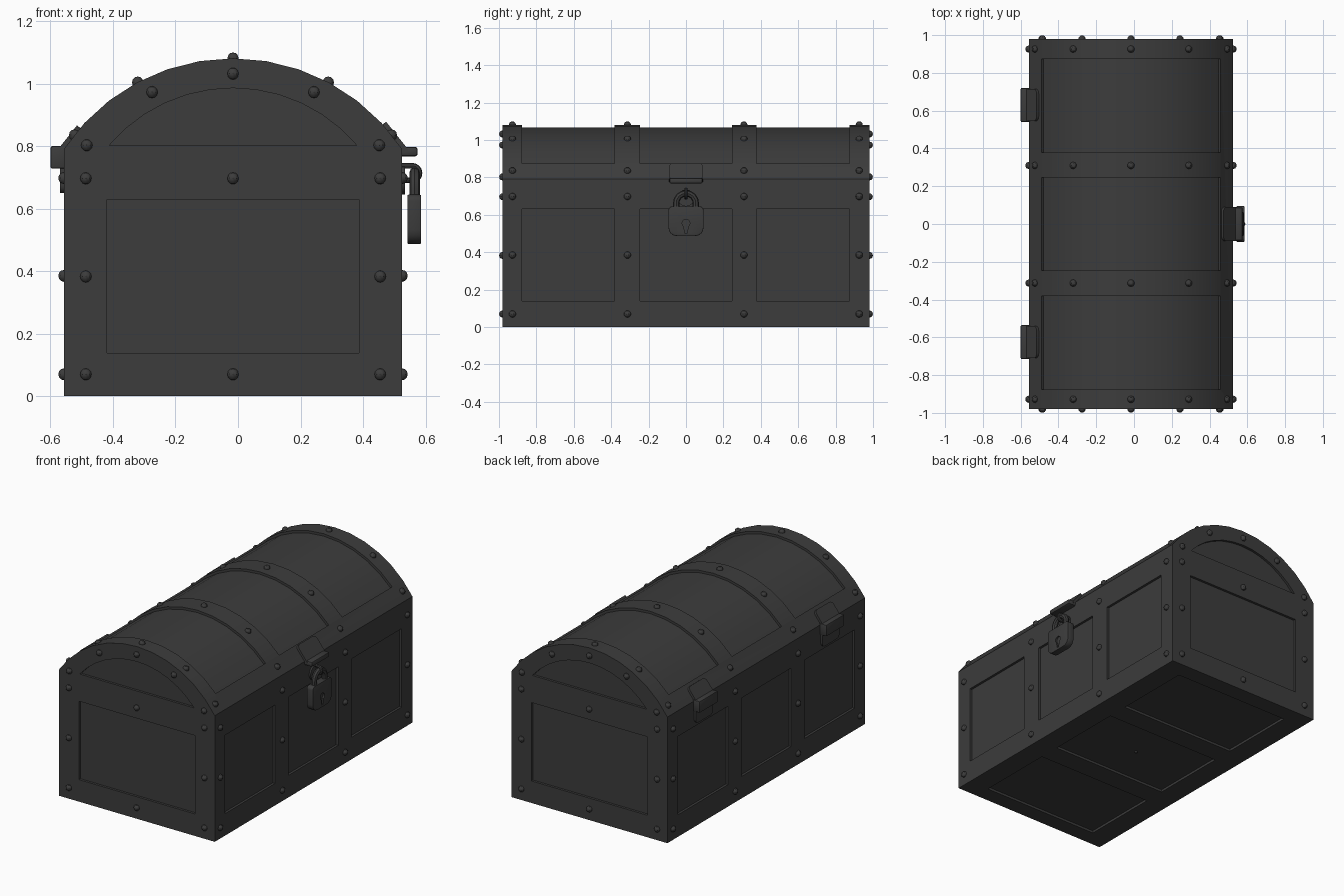
import bpy, bmesh
from math import sin, cos, asin, pi, radians
from mathutils import Matrix, Vector

if "Cube" in bpy.data.objects:
    bpy.data.objects.remove(bpy.data.objects["Cube"])

CX, W, L = -0.016, 0.541, 0.98      # chest centre x, half width, half length
SEAM, TOP, R = 0.765, 1.081, 0.65   # lid seam, lid top, lid radius
CZ, DEPTH = TOP - R, 0.015
HALF = asin(W / R)
PANELS = [(-0.877, -0.382), (-0.247, 0.245), (0.378, 0.873)]

metal = bpy.data.materials.new("dark_iron")
metal.diffuse_color = (0.045, 0.045, 0.045, 1)
metal.use_nodes = True
metal.node_tree.nodes["Principled BSDF"].inputs["Base Color"].default_value = metal.diffuse_color


def prism(bm, pts, axis, lo, hi):
    """Extrude a 2D outline along an axis."""
    def at(p, t):
        return {'x': (t, p[0], p[1]), 'y': (p[0], t, p[1]), 'z': (p[0], p[1], t)}[axis]
    a = [bm.verts.new(at(p, lo)) for p in pts]
    b = [bm.verts.new(at(p, hi)) for p in pts]
    faces = [bm.faces.new(a), bm.faces.new(b[::-1])]
    n = len(pts)
    faces += [bm.faces.new((a[i], b[i], b[(i + 1) % n], a[(i + 1) % n])) for i in range(n)]
    bmesh.ops.recalc_face_normals(bm, faces=faces)


def rect(a0, a1, b0, b1):
    return [(a0, b0), (a1, b0), (a1, b1), (a0, b1)]


def arc(r, cz, half, n, cx=0):
    return [(cx + r * sin(half * (2 * i / n - 1)), cz + r * cos(half * (2 * i / n - 1)))
            for i in range(n + 1)]


def finish(name, bm, bevel=0, matrix=None):
    me = bpy.data.meshes.new(name)
    if matrix:
        bm.transform(matrix)
    bm.to_mesh(me)
    bm.free()
    ob = bpy.data.objects.new(name, me)
    bpy.context.collection.objects.link(ob)
    me.materials.append(metal)
    if bevel:
        m = ob.modifiers.new("bevel", 'BEVEL')
        m.width, m.segments, m.limit_method, m.angle_limit = bevel, 2, 'ANGLE', radians(40)
    return ob


def solid(name, pts, axis, lo, hi, bevel=0, matrix=None):
    bm = bmesh.new()
    prism(bm, pts, axis, lo, hi)
    return finish(name, bm, bevel, matrix)


def carve(ob, cutter):
    m = ob.modifiers.new("panels", 'BOOLEAN')
    m.operation, m.solver, m.object = 'DIFFERENCE', 'EXACT', cutter
    cutter.hide_render = True
    cutters.append(cutter)


def plate(w, z0, z1, r_bot, r_top, n=4):
    """Rectangle outline with rounded bottom and top corners."""
    pts = []
    for sx, z, r, a0 in ((1, z1, r_top, 0), (-1, z1, r_top, 90), (-1, z0, r_bot, 180), (1, z0, r_bot, 270)):
        cy, cz = sx * (w - r), z - r if z == z1 else z + r
        for i in range(n + 1 if r else 1):
            a = radians(a0 + 90 * i / n)
            pts.append((cy + r * cos(a), cz + r * sin(a)))
    return pts


def tube(name, pts, radius):
    cu = bpy.data.curves.new(name, 'CURVE')
    cu.dimensions, cu.bevel_depth, cu.bevel_resolution = '3D', radius, 2
    cu.use_fill_caps = True
    sp = cu.splines.new('POLY')
    sp.points.add(len(pts) - 1)
    for q, p in zip(sp.points, pts):
        q.co = (*p, 1)
    ob = bpy.data.objects.new(name, cu)
    bpy.context.collection.objects.link(ob)
    cu.materials.append(metal)


cutters = []

# Chest body with recessed panels on sides, ends and underside
body = solid("chest_body", rect(-W, W, 0, SEAM), 'y', -L, L)
bm = bmesh.new()
for y0, y1 in PANELS:
    for s in (-1, 1):
        prism(bm, rect(y0, y1, 0.138, 0.63), 'x', s * (W - DEPTH), s * (W + 0.1))
    prism(bm, rect(-0.403, 0.403, y0, y1), 'z', -0.1, DEPTH)
for s in (-1, 1):
    prism(bm, rect(-0.403, 0.403, 0.138, 0.63), 'y', s * (L - DEPTH), s * (L + 0.1))
carve(body, finish("body_cutter", bm))

# Domed lid with recessed curved panels and gable panels
lid = solid("chest_lid", arc(R, CZ, HALF, 12) + [(W, SEAM), (-W, SEAM)], 'y', -L, L)
bm = bmesh.new()
inner = HALF * 5 / 6
for y0, y1 in PANELS:
    prism(bm, arc(R - DEPTH, CZ, inner, 10) + arc(R + 0.1, CZ, inner, 10)[::-1], 'y', y0, y1)
for s in (-1, 1):
    prism(bm, arc(0.52, 0.466, asin(0.397 / 0.52), 12), 'y', s * (L - DEPTH), s * (L + 0.1))
carve(lid, finish("lid_cutter", bm))

# Rivets
spots = [(0, 0, DEPTH, 0.01)]
for s in (-1, 1):
    for x, z in [(0, 0.07), (0, 0.697), (0, 1.032)]:
        spots.append((x, s * L, z, 0.019))
    for x, z in [(0.471, 0.07), (0.471, 0.383), (0.471, 0.697), (0.468, 0.803), (0.259, 0.973)]:
        spots += [(x, s * L, z, 0.019), (-x, s * L, z, 0.019)]
for y in (-0.928, -0.313, 0.31, 0.926):
    spots.append((0, y, TOP, 0.019))
    for s in (-1, 1):
        for z in (0.07, 0.385, 0.698):
            spots.append((s * W, y, z, 0.019))
        for x, z in [(0.305, 1.004), (0.507, 0.835)]:
            spots.append((s * x, y, z, 0.019))
bm = bmesh.new()
for x, y, z, r in spots:
    bmesh.ops.create_uvsphere(bm, u_segments=10, v_segments=6, radius=r,
                              matrix=Matrix.Translation((x, y, z)))
finish("rivets", bm)

# Slope of the lowest lid facet, used by the hasp and hinge leaves
p, q = arc(R, CZ, HALF, 12)[-2:]
slope = Matrix.Translation((W, 0, q[1])) @ Matrix.Rotation(-asin((q[0] - p[0]) / (Vector(p) - Vector(q)).length), 4, 'Y')

# Back hinges: knuckle, lower leaf, upper leaf
for side, y in (("left", -0.625), ("right", 0.63)):
    turn = Matrix.Translation((0, y, 0)) @ Matrix.Rotation(pi, 4, 'Z')
    solid("hinge_knuckle_" + side, rect(W - 0.01, W + 0.043, 0.728, 0.80), 'y', -0.09, 0.09, 0.006, turn)
    solid("hinge_lower_leaf_" + side, plate(0.085, 0.65, 0.74, 0.025, 0), 'x', W - 0.005, W + 0.012, 0, turn)
    solid("hinge_upper_leaf_" + side, plate(0.085, -0.01, 0.085, 0, 0.025), 'x', -0.005, 0.014, 0, turn @ slope)

# Front hasp: leaf on the lid, knuckle below it
solid("hasp_leaf", plate(0.09, -0.015, 0.1, 0, 0.025), 'x', -0.005, 0.014, 0, slope)
solid("hasp_knuckle", rect(W - 0.01, W + 0.05, 0.767, 0.798), 'y', -0.088, 0.088, 0.009)

# Staple and its round base
solid("staple_base", [(0.045 * cos(i * pi / 8), 0.69 + 0.045 * sin(i * pi / 8)) for i in range(16)],
      'x', W - 0.005, W + 0.01)
tube("staple", [(W - 0.01, 0, 0.737)] +
     [(0.575 + 0.022 * sin(i * pi / 8), 0, 0.714 + 0.023 * cos(i * pi / 8)) for i in range(9)] +
     [(W - 0.01, 0, 0.691)], 0.009)

# Padlock with keyhole and shackle
lock = solid("padlock_body", plate(0.094, 0.487, 0.645, 0.045, 0.02), 'x', 0.558, 0.602, 0.004)
hole = [(0.021 * cos(radians(a)), 0.555 + 0.021 * sin(radians(a))) for a in range(-60, 241, 30)]
carve(lock, solid("keyhole_cutter", hole + [(-0.008, 0.503), (0.008, 0.503)], 'x', 0.592, 0.65))
tube("padlock_shackle", [(0.581, -0.052, 0.62)] +
     [(0.581, -0.052 * cos(i * pi / 12), 0.663 + 0.052 * sin(i * pi / 12)) for i in range(13)] +
     [(0.581, 0.052, 0.62)], 0.017)

# Apply modifiers, drop cutters, shift to final place and shade
bpy.ops.object.select_all(action='SELECT')
bpy.context.view_layer.objects.active = body
bpy.ops.object.convert(target='MESH')
for c in cutters:
    bpy.data.objects.remove(c)
for ob in bpy.context.scene.objects:
    ob.location.x += CX
    ob.select_set(True)
bpy.context.view_layer.objects.active = body
bpy.ops.object.shade_smooth_by_angle(angle=radians(30))
